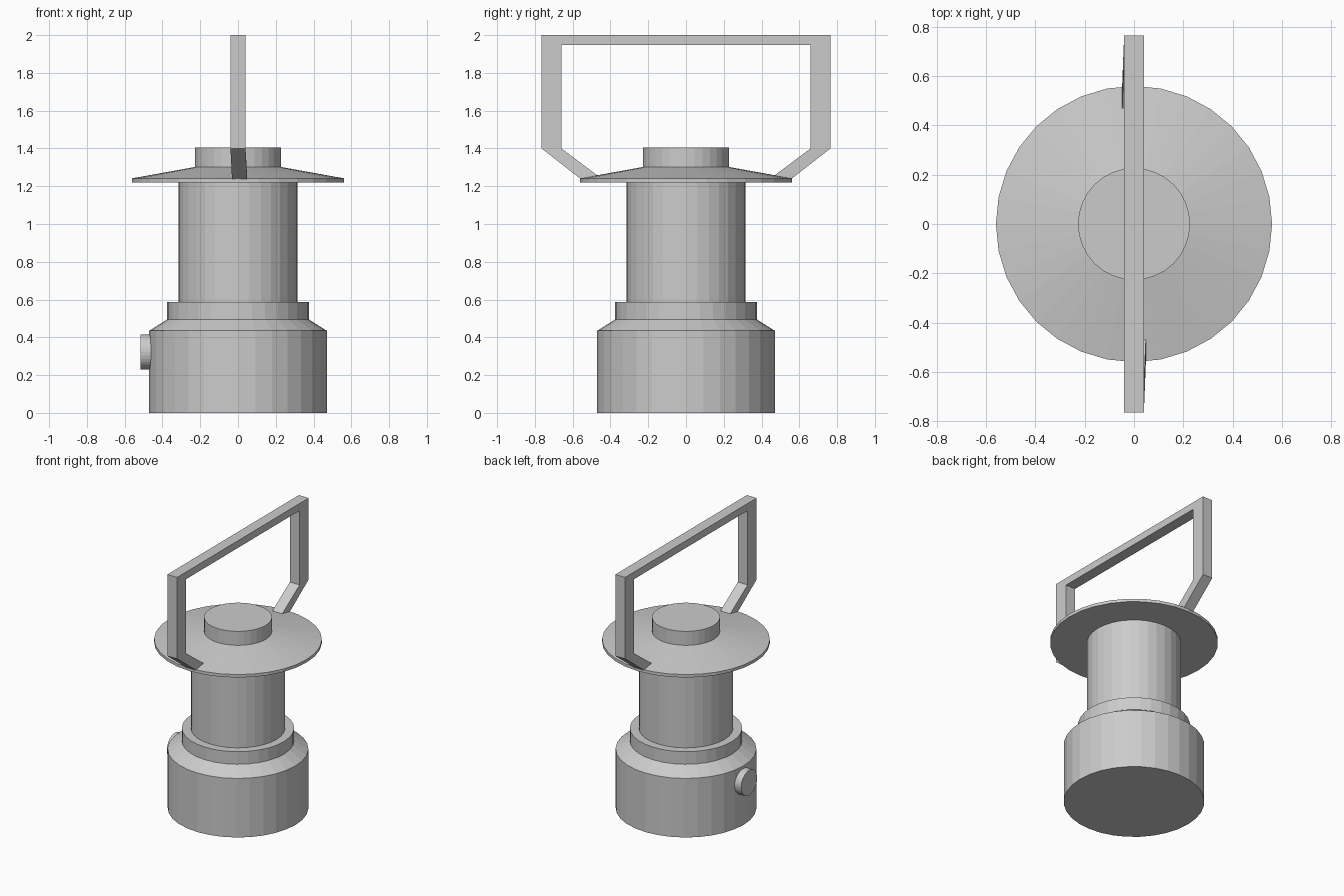
import bpy, bmesh, math

if "Cube" in bpy.data.objects:
    bpy.data.objects.remove(bpy.data.objects["Cube"])

SIDES = 32


def finish(name, bm):
    bmesh.ops.recalc_face_normals(bm, faces=bm.faces)
    mesh = bpy.data.meshes.new(name)
    bm.to_mesh(mesh)
    bm.free()
    ob = bpy.data.objects.new(name, mesh)
    bpy.context.collection.objects.link(ob)
    return ob


def turned(name, profile):
    """Closed solid of revolution from (radius, height) points."""
    bm = bmesh.new()
    rings = [[bm.verts.new((r * math.cos(2 * math.pi * i / SIDES),
                            r * math.sin(2 * math.pi * i / SIDES), z))
              for i in range(SIDES)] for r, z in profile]
    for a, b in zip(rings, rings[1:]):
        for i in range(SIDES):
            j = (i + 1) % SIDES
            bm.faces.new((a[i], a[j], b[j], b[i]))
    bm.faces.new(rings[0][::-1])
    bm.faces.new(rings[-1])
    return finish(name, bm)


# Body of the lantern
turned("fuel_base", [(0.47, 0), (0.47, 0.435), (0.375, 0.495), (0.375, 0.588)])
turned("glass_globe", [(0.315, 0.58), (0.315, 1.225)])
turned("shade_and_cap", [(0.56, 1.22), (0.56, 1.242), (0.227, 1.302), (0.227, 1.405)])

# Control knob on the left side of the base
knob = turned("control_knob", [(0.093, 0), (0.093, 0.075)])
knob.rotation_euler = (0, -math.pi / 2, 0)
knob.location = (-0.44, 0, 0.322)

# Bail handle: (outer y, outer z, inner y, inner z, x shift) from foot to top corner
half = [(0.54, 1.225, 0.45, 1.243, -0.009),
        (0.765, 1.4, 0.66, 1.4, 0),
        (0.765, 2.0, 0.66, 1.947, 0)]
stations = half + [(-a, b, -c, d, -s) for a, b, c, d, s in reversed(half)]
bm = bmesh.new()
loops = []
for yo, zo, yi, zi, s in stations:
    loops.append([bm.verts.new(p) for p in ((s - 0.04, yo, zo), (s + 0.04, yo, zo),
                                            (s + 0.04, yi, zi), (s - 0.04, yi, zi))])
for a, b in zip(loops, loops[1:]):
    for i in range(4):
        j = (i + 1) % 4
        bm.faces.new((a[i], a[j], b[j], b[i]))
bm.faces.new(loops[0][::-1])
bm.faces.new(loops[-1])
finish("carry_handle", bm)
